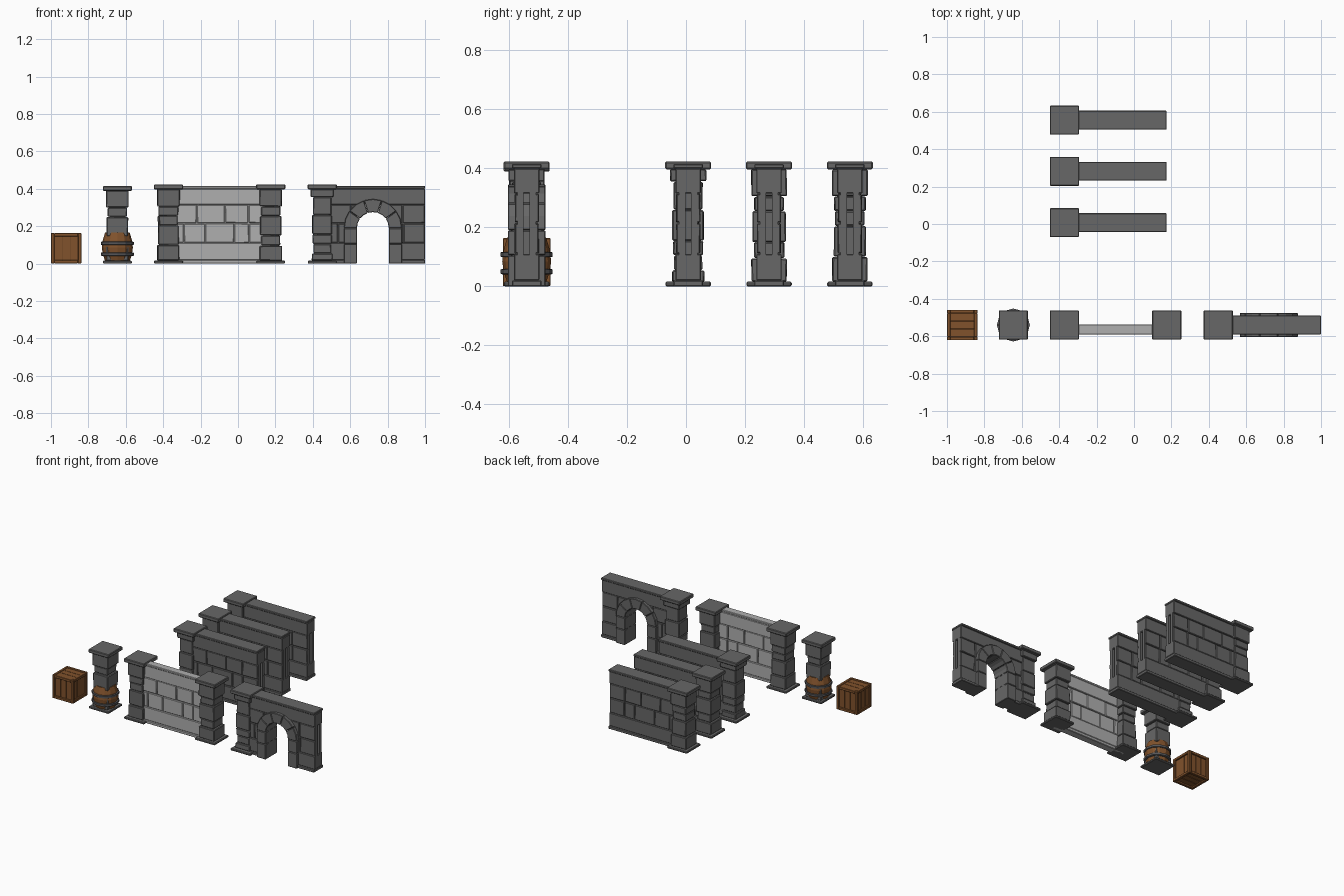
import bpy, bmesh, random
from math import sin, cos, pi
from mathutils import Vector

if "Cube" in bpy.data.objects:
    bpy.data.objects.remove(bpy.data.objects["Cube"])

random.seed(4)


def material(name, rgb):
    m = bpy.data.materials.new(name)
    m.diffuse_color = (*rgb, 1)
    m.use_nodes = True
    m.node_tree.nodes["Principled BSDF"].inputs["Base Color"].default_value = m.diffuse_color
    return m


DARK = material("dark_stone", (0.135, 0.135, 0.135))
LIGHT = material("light_stone", (0.43, 0.43, 0.43))
WOOD = material("wood", (0.22, 0.085, 0.025))
WOOD_DARK = material("wood_shadow", (0.15, 0.055, 0.016))
IRON = material("iron", (0.09, 0.09, 0.095))


def finish(name, bm, mat, bevel=0.0, loc=(0, 0, 0)):
    bmesh.ops.recalc_face_normals(bm, faces=bm.faces)
    me = bpy.data.meshes.new(name)
    bm.to_mesh(me)
    bm.free()
    me.materials.append(mat)
    ob = bpy.data.objects.new(name, me)
    ob.location = loc
    bpy.context.collection.objects.link(ob)
    if bevel:
        mod = ob.modifiers.new("worn_edges", 'BEVEL')
        mod.width = bevel
        mod.segments = 1
    return ob


def box(bm, x0, x1, y0, y1, z0, z1, jitter=0.0):
    for v in bmesh.ops.create_cube(bm, size=1)['verts']:
        v.co = Vector((x1 if v.co.x > 0 else x0, y1 if v.co.y > 0 else y0,
                       z1 if v.co.z > 0 else z0))
        v.co += Vector([random.uniform(-jitter, jitter) for _ in range(3)])


def prism(bm, pts, y0, y1):
    a = [bm.verts.new((x, y0, z)) for x, z in pts]
    b = [bm.verts.new((x, y1, z)) for x, z in pts]
    bm.faces.new(a)
    bm.faces.new(b[::-1])
    for i in range(len(pts)):
        j = (i + 1) % len(pts)
        bm.faces.new((a[i], b[i], b[j], a[j]))


# Stone stacks for pillars: (top height, width)
STACKS = [
    [(.055, .11), (.105, .094), (.155, .102), (.26, .106), (.355, .098), (.398, .122)],
    [(.095, .12), (.15, .102), (.255, .115), (.305, .102), (.398, .12)],
    [(.1, .118), (.205, .108), (.255, .1), (.305, .106), (.398, .12)],
]


def pillar(name, x, y, kind, zscale=1.0):
    bm = bmesh.new()
    box(bm, -.077, .077, -.077, .077, 0, .016)
    box(bm, -.078, .078, -.078, .078, .397, .423)
    box(bm, -.043, .043, -.043, .043, .01, .4)
    z = .015
    for top, w in STACKS[kind]:
        h = w / 2
        box(bm, -h, h, -h, h, z + .001, top - .001, .0015)
        z = top
    ob = finish(name, bm, DARK, .004, (x, y, 0))
    ob.scale.z = zscale


ROWS = [(.11, .215, [.085, .20, .355, .435]), (.215, .315, [.155, .305, .43])]
LENGTH = .55


def wall(name, x, y, mat, half=False, gap=None):
    """Wall running along +x; half keeps the front skin, gap opens a doorway."""
    spans = [(0, LENGTH)] if not gap else [(0, gap[0]), (gap[1], LENGTH)]
    back = .003 if half else None
    bm = bmesh.new()

    def band(a, b, d, z0, z1):
        box(bm, a, b, -d, back if half else d, z0, z1)

    # top lip, top beam, base course and foot
    band(0, LENGTH, .05, .4, .415)
    band(0, LENGTH, .043, .315, .4)
    for a, b in spans:
        band(a, b, .043, .02, .11)
        band(a, b, .05, 0, .02)
    finish(name + "_courses", bm, mat, .003, (x, y, 0))
    # mortar skins behind the bricks
    bm = bmesh.new()
    sides = [-1] if half else [-1, 1]
    for s in sides:
        for a, b in spans:
            ys = sorted((s * .01, s * .031))
            box(bm, a, b, *ys, .105, .32)
    finish(name + "_mortar", bm, mat, 0, (x, y, 0))
    # bricks
    bm = bmesh.new()
    for s in sides:
        for z0, z1, joints in ROWS:
            ends = [0] + joints + [LENGTH]
            for a, b in zip(ends, ends[1:]):
                for p, q in spans:
                    lo, hi = max(a, p), min(b, q)
                    if hi - lo > .015:
                        inner = 0 if half else .012
                        ys = sorted((s * inner, s * .04))
                        box(bm, lo + .002, hi - .002, *ys, z0 + .002, z1 - .002, .0015)
    finish(name + "_bricks", bm, mat, .003, (x, y, 0))


ROW_Y = -.54

# Three plain wall sections at the back
for i in range(3):
    y = .0075 + .274 * i
    wall(f"back_wall_{i + 1}", -.375, y, DARK)
    pillar(f"back_pillar_{i + 1}", -.372, y, (0, 1, 2)[i])

# Light wall panel between two pillars
wall("light_wall", -.375, ROW_Y, LIGHT, half=True)
pillar("light_wall_pillar_left", -.372, ROW_Y, 2)
pillar("light_wall_pillar_right", .175, ROW_Y, 1)

# Arched wall with pillar
wall("arch_wall", .45, ROW_Y, DARK, gap=(.186, .356))
pillar("arch_wall_pillar", .45, ROW_Y, 0)

# Arch surround: legs and voussoirs
bm = bmesh.new()
RI, RO, SPRING, D = .085, .155, .19, .064
for s in (-1, 1):
    for z0, z1 in ((0, .105), (.105, SPRING)):
        xs = sorted((s * RI, s * RO))
        box(bm, *xs, -D, D, z0 + (.001 if z0 else 0), z1 - .001)
N = 5
for i in range(N):
    a = [pi * (i + t) / N for t in (.01, .5, .99)]
    pts = [(RO * cos(t), SPRING + RO * sin(t)) for t in a]
    pts += [(RI * cos(t), SPRING + RI * sin(t)) for t in reversed(a)]
    prism(bm, pts, -D, D)
finish("arch_surround", bm, DARK, .003, (.721, ROW_Y, 0))

# Free-standing column
CX = -.645
pillar("column", CX, ROW_Y, 1, .98)


def lathe(name, profile, sides, mat, loc):
    bm = bmesh.new()
    rings = [[bm.verts.new((r * cos(2 * pi * k / sides), r * sin(2 * pi * k / sides), z))
              for k in range(sides)] for r, z in profile]
    for a, b in zip(rings, rings[1:]):
        for k in range(sides):
            j = (k + 1) % sides
            bm.faces.new((a[k], a[j], b[j], b[k]))
    bm.faces.new(rings[0])
    bm.faces.new(rings[-1])
    return finish(name, bm, mat, 0, loc)


# Barrel around the column foot, with two iron hoops
lathe("barrel", [(.064, .008), (.078, .05), (.083, .085), (.078, .125), (.066, .165)],
      12, WOOD, (CX, ROW_Y, 0))
for n, z in (("lower", .05), ("upper", .108)):
    lathe(f"barrel_hoop_{n}", [(.084, z - .009), (.088, z - .007), (.088, z + .007), (.084, z + .009)],
          12, IRON, (CX, ROW_Y, 0))

# Crate: edge frame plus recessed planks on every side
S, T = .081, .018
bm = bmesh.new()
for s in (-1, 1):
    for t in (-1, 1):
        a = sorted((s * S, s * (S - T)))
        b = sorted((t * S, t * (S - T)))
        box(bm, *a, *b, -S, S)
        box(bm, *a, -S + T, S - T, *b)
        box(bm, -S + T, S - T, *a, *b)
finish("crate_frame", bm, WOOD, .002, (-.919, ROW_Y, .0825))

bm = bmesh.new()
box(bm, *(-.066, .066) * 3)
finish("crate_core", bm, WOOD_DARK, 0, (-.919, ROW_Y, .0825))

bm = bmesh.new()
e, w = S - T, 2 * (S - T) / 3
for i in range(3):
    p, q = -e + i * w + .0015, -e + (i + 1) * w - .0015
    for s in (-1, 1):
        d = sorted((s * .06, s * .071))
        box(bm, p, q, *d, -e, e)
        box(bm, *d, p, q, -e, e)
        if s > 0:
            box(bm, -e, e, p, q, .06, .077)
        else:
            box(bm, -e, e, p, q, *d)
finish("crate_planks", bm, WOOD, 0, (-.919, ROW_Y, .0825))
